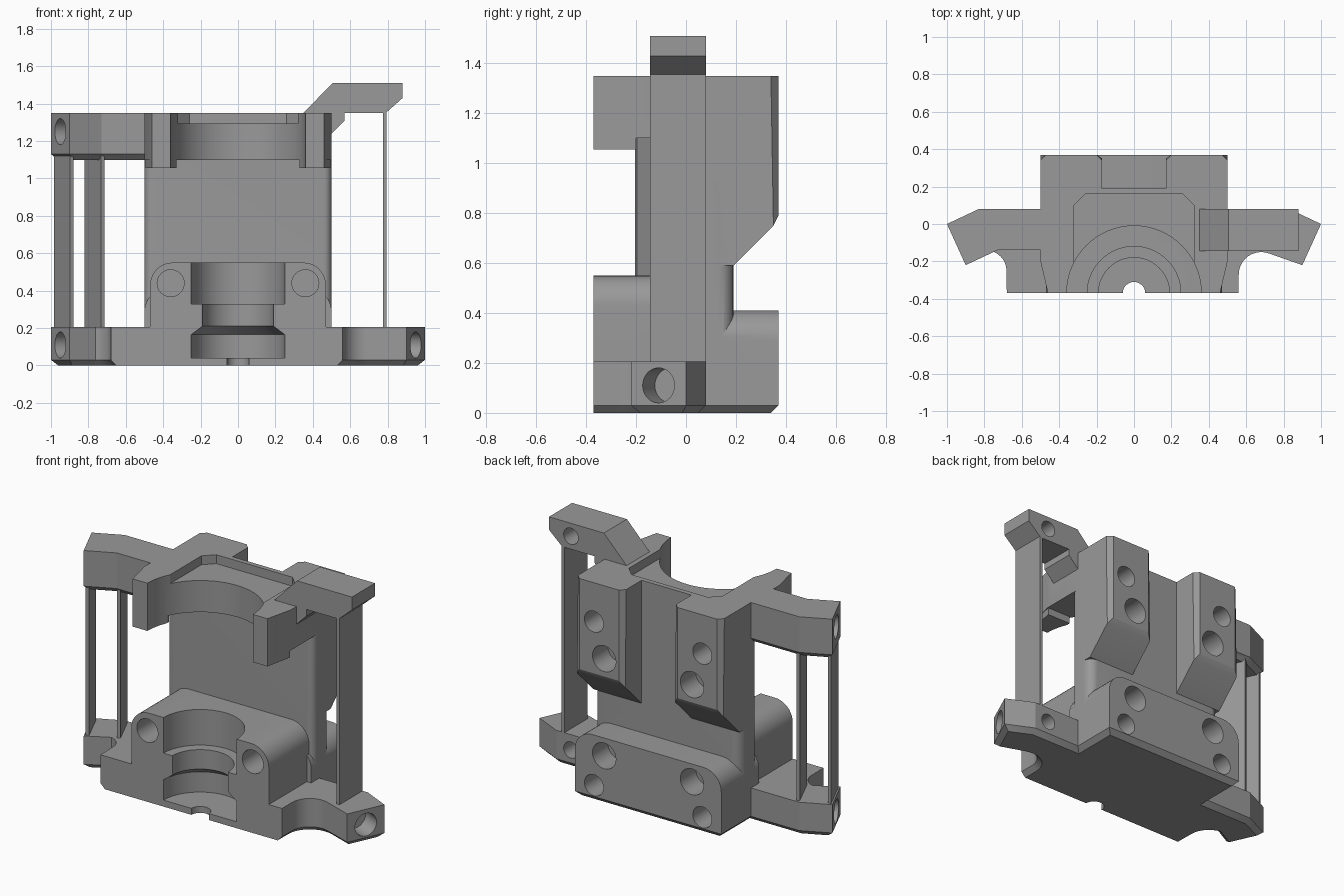
import bpy, bmesh, math
from mathutils import Vector, Matrix

if "Cube" in bpy.data.objects:
    bpy.data.objects.remove(bpy.data.objects["Cube"])

grey = bpy.data.materials.new("mid_grey")
grey.diffuse_color = (0.32, 0.32, 0.32, 1)
grey.use_nodes = True
grey.node_tree.nodes["Principled BSDF"].inputs["Base Color"].default_value = grey.diffuse_color


def finish(name, bm):
    bmesh.ops.recalc_face_normals(bm, faces=bm.faces[:])
    me = bpy.data.meshes.new(name)
    bm.to_mesh(me)
    bm.free()
    me.materials.append(grey)
    ob = bpy.data.objects.new(name, me)
    bpy.context.collection.objects.link(ob)
    return ob


def prism(name, pts, axis, a, b, chamfer=0, rule=None):
    """Extrude a 2D outline along an axis, chamfering edges picked by a rule."""
    place = {'x': lambda u, v, w: (w, u, v), 'y': lambda u, v, w: (u, w, v),
             'z': lambda u, v, w: (u, v, w)}[axis]
    bm = bmesh.new()
    low = [bm.verts.new(place(u, v, a)) for u, v in pts]
    high = [bm.verts.new(place(u, v, b)) for u, v in pts]
    bm.faces.new(low)
    bm.faces.new(high)
    n = len(pts)
    for i in range(n):
        j = (i + 1) % n
        bm.faces.new((low[i], low[j], high[j], high[i]))
    bmesh.ops.recalc_face_normals(bm, faces=bm.faces[:])
    if chamfer:
        edges = [e for e in bm.edges if rule(e.verts[0].co, e.verts[1].co)]
        bmesh.ops.bevel(bm, geom=edges, offset=chamfer, segments=1, affect='EDGES')
    return finish(name, bm)


def arc(cx, cy, r, a0, a1, n=10):
    return [(cx + r * math.cos(math.radians(a0 + (a1 - a0) * i / n)),
             cy + r * math.sin(math.radians(a0 + (a1 - a0) * i / n))) for i in range(n + 1)]


def round_top(w, h, r):
    return [(-w, 0), (w, 0)] + arc(w - r, h - r, r, 0, 90) + arc(r - w, h - r, r, 90, 180)


def hole(p, direction, r, depth):
    """Blind hole cutter entering the surface at p."""
    bm = bmesh.new()
    d = Vector(direction).normalized()
    m = Matrix.Translation(Vector(p) + d * (depth / 2 - 0.03)) @ \
        d.to_track_quat('Z', 'Y').to_matrix().to_4x4()
    bmesh.ops.create_cone(bm, cap_ends=True, segments=32, radius1=r, radius2=r,
                          depth=depth + 0.06, matrix=m)
    return finish("hole_cutter", bm)


def boolean(target, other, op):
    bpy.context.view_layer.objects.active = target
    mod = target.modifiers.new("cut", 'BOOLEAN')
    mod.operation, mod.solver, mod.object = op, 'EXACT', other
    bpy.ops.object.modifier_apply(modifier=mod.name)
    bpy.data.objects.remove(other, do_unlink=True)


def bottom(z, skip_front=False):
    return lambda p, q: (abs(p.z - z) < 1e-4 and abs(q.z - z) < 1e-4
                         and not (skip_front and p.y < -0.36 and q.y < -0.36))


# Base plate with two arms and curved reliefs
base = [(-1, 0), (-0.9, -0.22)] + arc(-0.79, -0.25, 0.108, 75, 0) + \
    [(-0.68, -0.37), (0.56, -0.37)] + arc(0.68, -0.27, 0.12, 180, 70) + \
    [(0.9, -0.22), (1, 0), (0.83, 0.08), (0.5, 0.08), (0.5, 0.37),
     (-0.5, 0.37), (-0.5, 0.08), (-0.83, 0.08)]
housing = prism("housing", base, 'z', 0, 0.205, 0.03, bottom(0, True))

# Front seat block, rear foot block and upright wall
parts = [prism("front_block", [(x, z + 0.05) for x, z in round_top(0.47, 0.5, 0.12)],
               'y', -0.37, 0.1),
         prism("rear_block", [(x, z + 0.05) for x, z in round_top(0.5, 0.36, 0.12)],
               'y', 0.0, 0.37)]
wall = arc(0.44, 0.13, 0.06, 0, 90, 6) + arc(-0.44, 0.13, 0.06, 90, 180, 6) + \
    arc(-0.46, 0.06, 0.04, 180, 270, 6) + arc(0.46, 0.06, 0.04, 270, 360, 6)
parts.append(prism("wall", wall, 'z', 0.1, 1.35))

# Top clamp slab and its two front jaws
parts.append(prism("top_clamp", [(-0.5, 0.19), (-0.5, -0.2), (-0.46, -0.37), (0.46, -0.37),
                                 (0.5, -0.2), (0.5, 0.19)], 'z', 1.1, 1.35))
for s in (-1, 1):
    parts.append(prism("jaw", [(s * 0.33, -0.37), (s * 0.46, -0.37), (s * 0.495, -0.2),
                               (s * 0.33, -0.2)], 'z', 1.055, 1.3))
    # Rear mounting pads with sloping undersides
    parts.append(prism("rear_pad", [(0.1, 1.35), (0.37, 1.35), (0.37, 0.79), (0.35, 0.75),
                                    (0.19, 0.59), (0.1, 0.59)], 'x', s * 0.17, s * 0.5, 0.03,
                       lambda p, q: p.y > 0.36 and q.y > 0.36 and abs(p.x - q.x) < 1e-4))

# Left upper arm
parts.append(prism("left_arm", [(-1, 0), (-0.83, 0.08), (-0.4, 0.08), (-0.4, -0.14),
                                (-0.73, -0.14), (-0.9, -0.22)], 'z', 1.1, 1.35,
                   0.03, bottom(1.1)))
# Raised right upper arm
parts.append(prism("right_arm", [(0.35, 1.35), (0.505, 1.51), (0.88, 1.51), (0.88, 1.43),
                                 (0.79, 1.35), (0.57, 1.35), (0.57, 1.31), (0.4, 1.14)],
                   'y', -0.145, 0.08))
# Thin support ribs between the arms
parts.append(prism("right_rib", [(0.775, -0.145), (0.795, -0.145), (0.795, 0.08),
                                 (0.775, 0.08)], 'z', 0.15, 1.4))
for x, y in ((-0.985, -0.01), (-0.82, 0.06)):
    parts.append(prism("left_rib", [(x, y), (x + 0.088, y - 0.195), (x + 0.106, y - 0.187),
                                    (x + 0.018, y + 0.008)], 'z', 0.15, 1.15))
for p in parts:
    boolean(housing, p, 'UNION')

# Stepped bore turned around the front centre line
bm = bmesh.new()
profile = [(0, -0.1), (0.06, -0.1), (0.06, 0.04), (0.25, 0.04), (0.25, 0.165), (0.19, 0.21),
           (0.19, 0.33), (0.25, 0.33), (0.25, 0.56), (0.36, 0.56), (0.36, 1.45), (0, 1.45)]
vs = [bm.verts.new((r, -0.37, z)) for r, z in profile]
es = [bm.edges.new(pair) for pair in zip(vs, vs[1:])]
bmesh.ops.spin(bm, geom=vs + es, cent=(0, -0.37, 0), axis=(0, 0, 1),
               angle=2 * math.pi, steps=64)
bmesh.ops.remove_doubles(bm, verts=bm.verts[:], dist=1e-4)
cutters = [finish("bore_cutter", bm)]

# Shallow chamfered pocket in the top
cutters.append(prism("pocket_cutter", [(-0.32, -0.45), (0.32, -0.45), (0.32, 0.1), (0.26, 0.16),
                                       (-0.26, 0.16), (-0.32, 0.1)], 'z', 1.295, 1.4))

# Screw holes in the pads, rear block, front block and arms
for s in (-1, 1):
    for x, z, r in ((0.37, 1.11, 0.065), (0.3, 0.9, 0.08), (0.3, 0.30, 0.08), (0.37, 0.10, 0.065)):
        cutters.append(hole((s * x, 0.37, z), (0, -1, 0), r, 0.15))
    cutters.append(hole((s * 0.36, -0.37, 0.44), (0, 1, 0), 0.072, 0.2))
    cutters.append(hole((s * 0.95, -0.11, 0.11), (-s * 0.91, 0.41, 0), 0.07, 0.12))
cutters.append(hole((-0.95, -0.11, 1.25), (0.91, 0.41, 0), 0.07, 0.12))
for z in (0.11, 1.43):
    cutters.append(hole((0.73, 0.08, z), (0, -1, 0), 0.05, 0.14))
for c in cutters:
    boolean(housing, c, 'DIFFERENCE')

# Smooth the curved faces, keep the machined edges crisp
bpy.ops.object.select_all(action='DESELECT')
housing.select_set(True)
bpy.context.view_layer.objects.active = housing
bpy.ops.object.shade_smooth_by_angle(angle=math.radians(25))
